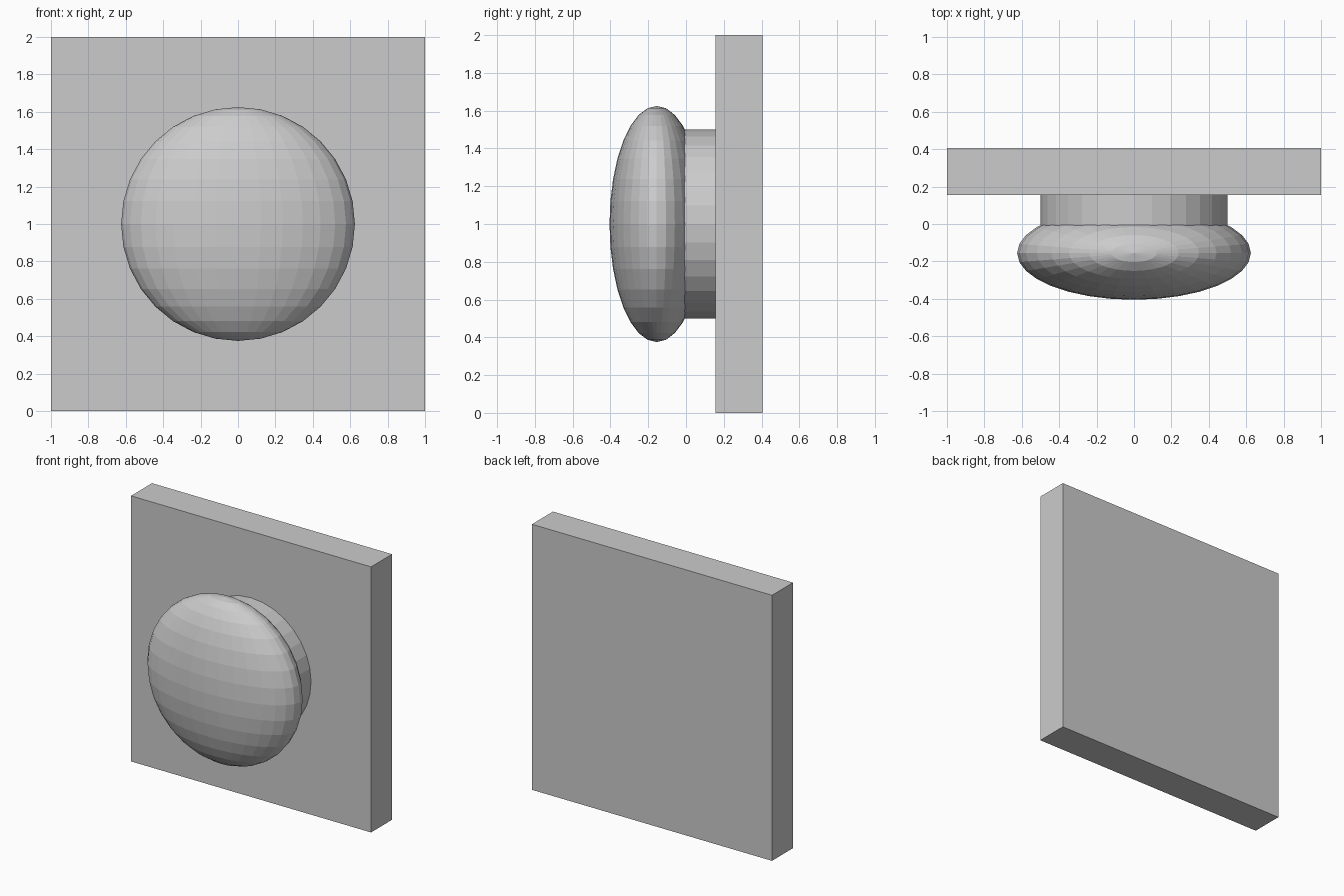
import bpy
from math import pi

cube = bpy.data.objects.get("Cube")
if cube:
    bpy.data.objects.remove(cube, do_unlink=True)

grey = bpy.data.materials.new("plain_grey")
grey.use_nodes = True
colour = (0.6, 0.6, 0.6, 1)
grey.diffuse_color = colour
grey.node_tree.nodes["Principled BSDF"].inputs["Base Color"].default_value = colour


def finish(name, scale=(1, 1, 1)):
    """Name the active object, bake its size and give it the material."""
    obj = bpy.context.object
    obj.name = name
    obj.scale = scale
    bpy.ops.object.transform_apply(location=False, rotation=True, scale=True)
    obj.data.materials.append(grey)
    bpy.ops.object.shade_flat()


# Square wall plate
bpy.ops.mesh.primitive_cube_add(size=1, location=(0, 0.28, 1))
finish("back_plate", (2, 0.25, 2))

# Round neck between plate and button
bpy.ops.mesh.primitive_cylinder_add(vertices=32, radius=0.5, depth=0.31,
                                    location=(0, 0, 1), rotation=(pi / 2, 0, 0))
finish("neck")

# Flattened button with its poles at top and bottom
bpy.ops.mesh.primitive_uv_sphere_add(segments=32, ring_count=16, radius=1,
                                     location=(0, -0.155, 1))
finish("button", (0.625, 0.25, 0.625))
